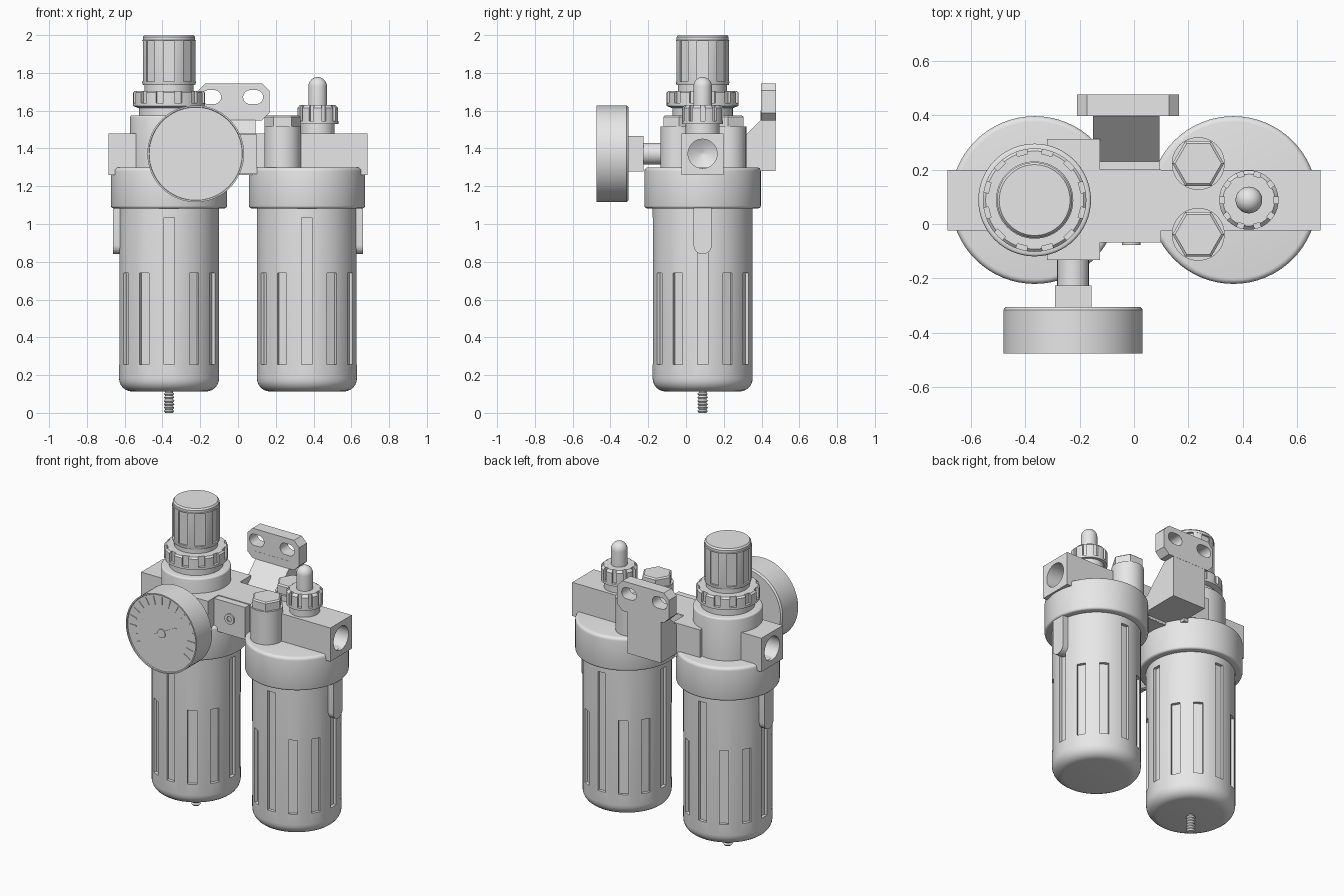
import bpy, bmesh
from math import pi, sin, cos, radians
from mathutils import Matrix, Vector

cube = bpy.data.objects.get("Cube")
if cube:
    bpy.data.objects.remove(cube, do_unlink=True)

grey = bpy.data.materials.new("light_grey")
grey.use_nodes = True
COLOUR = (0.8, 0.8, 0.8, 1)
grey.diffuse_color = COLOUR
for node in grey.node_tree.nodes:
    if node.type == 'BSDF_PRINCIPLED':
        node.inputs["Base Color"].default_value = COLOUR

CX, CY = 0.365, 0.088          # unit centres
MID = 1.372                    # port height
FRONT = Matrix.Rotation(pi / 2, 4, 'X')                    # local z -> -y
SIDE = Matrix(((0, 0, 1, 0), (1, 0, 0, 0), (0, 1, 0, 0), (0, 0, 0, 1)))  # local z -> +x


def at(x, y, z=0, turn=Matrix()):
    return Matrix.Translation((x, y, z)) @ turn


def finish(name, bm, matrix=Matrix()):
    bmesh.ops.transform(bm, matrix=matrix, verts=bm.verts)
    bmesh.ops.recalc_face_normals(bm, faces=bm.faces)
    mesh = bpy.data.meshes.new(name)
    bm.to_mesh(mesh)
    bm.free()
    mesh.materials.append(grey)
    obj = bpy.data.objects.new(name, mesh)
    bpy.context.collection.objects.link(obj)
    return obj


def lathe(name, profile, matrix, steps=64):
    """Turn a closed (radius, height) profile about local z."""
    bm = bmesh.new()
    pts = [(0, profile[0][1])] + profile + [(0, profile[-1][1])]
    vs = [bm.verts.new((r, 0, z)) for r, z in pts]
    edges = [bm.edges.new(pair) for pair in zip(vs, vs[1:])]
    bmesh.ops.spin(bm, geom=vs + edges, cent=(0, 0, 0), axis=(0, 0, 1),
                   angle=2 * pi, steps=steps, use_duplicate=False)
    bmesh.ops.remove_doubles(bm, verts=bm.verts, dist=1e-5)
    return finish(name, bm, matrix)


def cyl(name, r, z0, z1, matrix, steps=48):
    return lathe(name, [(r, z0), (r, z1)], matrix, steps)


def boxes(name, items, matrix=Matrix()):
    """Boxes given as (centre, size, turn about z)."""
    bm = bmesh.new()
    for centre, size, turn in items:
        m = Matrix.Rotation(turn, 4, 'Z') @ Matrix.Translation(centre) @ Matrix.Diagonal((*size, 1))
        bmesh.ops.create_cube(bm, size=1, matrix=m)
    return finish(name, bm, matrix)


def block(name, lo, hi):
    lo, hi = Vector(lo), Vector(hi)
    return boxes(name, [((lo + hi) / 2, hi - lo, 0)])


def prism(name, points, depth, matrix):
    bm = bmesh.new()
    face = bm.faces.new([bm.verts.new((x, y, 0)) for x, y in points])
    ext = bmesh.ops.extrude_face_region(bm, geom=[face])
    new = [v for v in ext["geom"] if isinstance(v, bmesh.types.BMVert)]
    bmesh.ops.translate(bm, vec=(0, 0, depth), verts=new)
    return finish(name, bm, matrix)


def cut(obj, cutter):
    cutter.hide_render = True
    mod = obj.modifiers.new("cut", 'BOOLEAN')
    mod.operation, mod.solver, mod.object = 'DIFFERENCE', 'EXACT', cutter
    bpy.context.view_layer.objects.active = obj
    bpy.ops.object.modifier_apply(modifier=mod.name)
    bpy.data.objects.remove(cutter, do_unlink=True)


def notch(obj, count, radius, width, depth, z0, z1, matrix, phase=0):
    """Cut evenly spaced upright grooves into a turned part."""
    cut(obj, boxes("cutter", [((radius, 0, (z0 + z1) / 2), (depth * 2, width, z1 - z0),
                               phase + 2 * pi * i / count) for i in range(count)], matrix))


def arc(cx, cz, r, a0, a1, n=6):
    return [(cx + r * cos(radians(a0 + (a1 - a0) * i / n)),
             cz + r * sin(radians(a0 + (a1 - a0) * i / n))) for i in range(n + 1)]


# Bowls, collars and side tabs
for side, label in ((-1, "filter"), (1, "oiler")):
    here = at(side * CX, CY)
    bowl = lathe(label + "_bowl", arc(0.195, 0.183, 0.07, -90, 0) + [(0.265, 1.12)], here)
    slots = []
    for i in range(12):
        top = 1.035 if i % 3 == 0 else 0.74
        slots.append(((0.265, 0, (0.255 + top) / 2), (0.04, 0.056, top - 0.255), i * pi / 6))
    cut(bowl, boxes("cutter", slots, here))
    lathe(label + "_collar", arc(0.295, 1.096, 0.013, -90, 0, 3) + arc(0.288, 1.28, 0.02, 0, 90, 4), here)
    tab = [(0.048, 1.1)] + arc(0, 0.888, 0.048, 0, -180, 12) + [(-0.048, 1.1)]
    prism(label + "_side_tab", tab, 0.06, at(0.603 if side > 0 else -0.663, CY, 0, SIDE))

# Threaded drain under the filter bowl
thread = [(0.02, 0)]
for i in range(6):
    thread += [(0.028, 0.01 + i * 0.018), (0.02, 0.019 + i * 0.018)]
lathe("drain_stem", thread + [(0.022, 0.13)], at(-CX, CY), 24)

# Main bar with drilled ports at both ends
bar = block("port_bar", (-0.685, CY - 0.111, 1.26), (0.685, CY + 0.111, 1.48))
for s in (-1, 1):
    cut(bar, lathe("cutter", [(0.077, -0.1), (0.077, 0.12), (0.01, 0.16)],
                   at(s * 0.685, CY, MID, Matrix.Rotation(-s * pi / 2, 4, 'Y')), 48))

# Regulator body and cross block
here = at(-CX, CY)
lathe("regulator_body", [(0.207, 1.28)] + arc(0.197, 1.565, 0.01, 0, 90, 3), here)
cyl("regulator_neck", 0.16, 1.56, 1.64, here)
block("gauge_block", (-0.32, -0.133, 1.26), (-0.125, 0.313, 1.48))

# Ribbed lock nut and adjusting knob
nut = lathe("lock_nut", [(0.165, 1.615), (0.19, 1.625), (0.19, 1.695), (0.18, 1.705)], here)
notch(nut, 12, 0.195, 0.04, 0.024, 1.64, 1.72, here, pi / 12)
cyl("knob_shaft", 0.13, 1.69, 1.75, here)
knob = lathe("adjusting_knob", [(0.138, 1.735), (0.142, 1.75), (0.142, 1.972),
                                (0.138, 1.975), (0.138, 1.99), (0.13, 2.0)], here)
notch(knob, 8, 0.142, 0.06, 0.012, 1.755, 1.97, here)

# Oiler plugs: round posts with hex heads
for y, label in ((-0.038, "front"), (0.222, "back")):
    cyl(label + "_plug_post", 0.097, 1.28, 1.517, at(0.236, y))
    lathe(label + "_plug_hex", [(0.095, 1.51), (0.095, 1.567), (0.085, 1.575)], at(0.236, y), 6)

# Oiler sight dome and its notched ring
here = at(0.422, CY)
cyl("dome_base", 0.09, 1.46, 1.55, here)
ring = lathe("dome_ring", [(0.109, 1.53), (0.109, 1.615), (0.095, 1.63)], here)
notch(ring, 10, 0.112, 0.024, 0.022, 1.545, 1.66, here)
lathe("sight_dome", [(0.049, 1.6)] + arc(0, 1.729, 0.049, 0, 88, 8), here, 32)

# Connector between the units, with a socket screw
block("connector", (-0.135, -0.068, 1.265), (0.1, 0.2, 1.475))
screw = cyl("connector_screw", 0.034, 0.06, 0.078, at(-0.01, 0, MID, FRONT), 32)
cut(screw, cyl("cutter", 0.018, 0.069, 0.1, at(-0.01, 0, MID, FRONT), 6))

# Rear wall bracket: sloped arm and slotted plate
arm = [(0.475, 1.6), (0.475, 1.28), (0.2, 1.28), (0.2, 1.385), (0.23, 1.385), (0.395, 1.55), (0.395, 1.6)]
prism("bracket_arm", arm, 0.243, at(-0.15, 0, 0, SIDE))
outline = []
for sx, sz in ((1, 1), (-1, 1), (-1, -1), (1, -1)):
    corner = [(sx * 0.188, sz * 0.06), (sx * 0.15, sz * 0.098)]
    outline += corner if sx * sz > 0 else corner[::-1]
plate = prism("bracket_plate", outline, 0.08, at(-0.022, 0.476, 1.647, FRONT))
for x in (-0.142, 0.08):
    oval = arc(0.016, 0, 0.037, -90, 90, 12) + arc(-0.016, 0, 0.037, 90, 270, 12)
    cut(plate, prism("cutter", oval, 0.2, at(x, 0.55, 1.672, FRONT)))

# Pressure gauge facing the front
dial = at(-0.224, 0, MID, FRONT)
cyl("gauge_stem", 0.058, 0.1, 0.25, dial, 32)
block("gauge_fitting", (-0.291, -0.315, MID - 0.095), (-0.157, -0.225, MID + 0.095))
lathe("gauge_case", [(0.247, 0.305), (0.256, 0.315), (0.256, 0.475), (0.248, 0.475), (0.246, 0.468)], dial, 72)
ticks = [((0.21, 0, 0.469), (0.05, 0.006, 0.006), radians(-30 + 15 * i)) for i in range(17)]
boxes("gauge_ticks", ticks, dial)
cyl("needle_hub", 0.028, 0.46, 0.475, dial, 24)
needle = [(-0.18, 0), (-0.06, -0.012), (0.12, -0.004), (0.12, 0.004), (-0.06, 0.012)]
prism("gauge_needle", needle, 0.006, dial @ at(0, 0, 0.466, Matrix.Rotation(radians(30), 4, 'Z')))

# Smooth shading with crisp edges
for obj in bpy.context.scene.objects:
    obj.select_set(obj.type == 'MESH')
    if obj.type == 'MESH':
        bpy.context.view_layer.objects.active = obj
bpy.ops.object.shade_smooth_by_angle(angle=radians(32))
